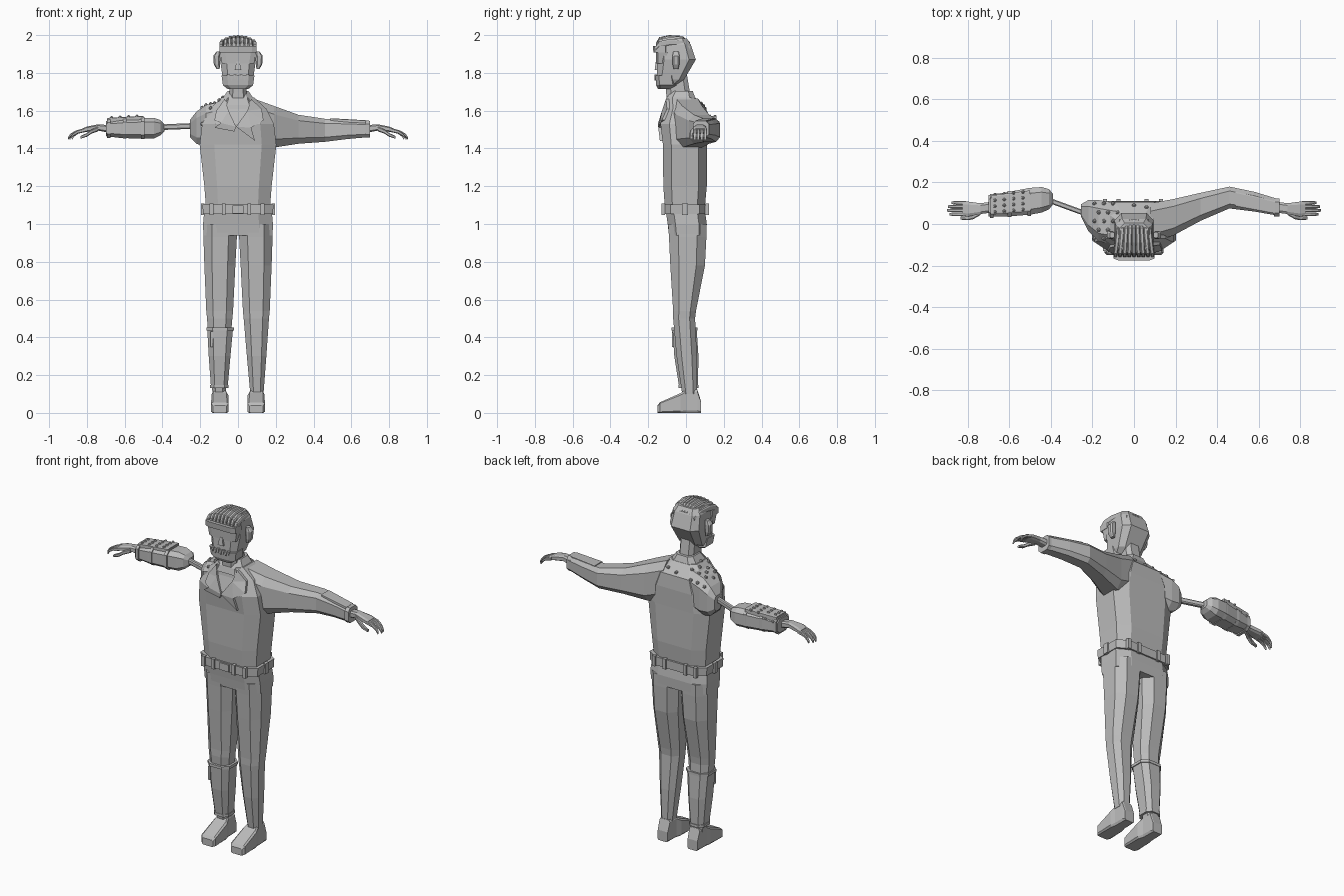
import bpy, bmesh, math
from mathutils import Vector
from mathutils.bvhtree import BVHTree

grey = bpy.data.materials.new("plain grey")
grey.diffuse_color = (0.5, 0.5, 0.5, 1)


def finish(name, bm):
    """Turn a bmesh into a flat shaded object."""
    bmesh.ops.remove_doubles(bm, verts=bm.verts, dist=0.0004)
    bmesh.ops.recalc_face_normals(bm, faces=bm.faces)
    me = bpy.data.meshes.new(name)
    bm.to_mesh(me)
    bm.free()
    me.materials.append(grey)
    ob = bpy.data.objects.new(name, me)
    bpy.context.collection.objects.link(ob)
    return ob


def loft(name, axis, secs, c=0.6):
    """Chamfered sections (t, centre a, centre b, half a, half b) along an axis."""
    bm = bmesh.new()
    corners = [(1, -c), (1, c), (c, 1), (-c, 1), (-1, c), (-1, -c), (-c, -1), (c, -1)]
    if c == 1:
        corners = [(1, -1), (1, 1), (-1, 1), (-1, -1)]
    rings = []
    for t, a, b, ha, hb in secs:
        ring = []
        for u, v in corners:
            p = [a + u * ha, b + v * hb]
            p.insert(axis, t)
            ring.append(bm.verts.new(p))
        rings.append(ring)
    n = len(corners)
    for r, s in zip(rings, rings[1:]):
        for i in range(n):
            bm.faces.new((r[i], r[(i + 1) % n], s[(i + 1) % n], s[i]))
    bm.faces.new(rings[0])
    bm.faces.new(rings[-1])
    return finish(name, bm)


def box(name, x0, x1, y0, y1, z0, z1):
    return loft(name, 2, [(z, (x0 + x1) / 2, (y0 + y1) / 2, (x1 - x0) / 2, (y1 - y0) / 2)
                          for z in (z0, z1)], 1)


def span(t, a0, a1, b0, b1):
    """Section given by its limits instead of centre and half size."""
    return (t, (a0 + a1) / 2, (b0 + b1) / 2, (a1 - a0) / 2, (b1 - b0) / 2)


def tree(*obs):
    verts, faces = [], []
    for ob in obs:
        k = len(verts)
        verts += [v.co.copy() for v in ob.data.vertices]
        faces += [[i + k for i in p.vertices] for p in ob.data.polygons]
    return BVHTree.FromPolygons(verts, faces)


def studs(name, surface, spots, r=0.011):
    """Low domes dropped onto a surface from above."""
    bm = bmesh.new()
    for x, y in spots:
        hit = surface.ray_cast(Vector((x, y, 3)), Vector((0, 0, -1)))
        if hit[0] is None:
            continue
        part = bmesh.ops.create_icosphere(bm, subdivisions=1, radius=r)
        bmesh.ops.translate(bm, verts=part["verts"], vec=hit[0])
    return finish(name, bm)


# Jacket body and shoulders
torso = loft("jacket_body", 2, [
    span(1.09, -.17, .17, -.112, .10), span(1.2, -.178, .178, -.12, .11),
    span(1.42, -.203, .203, -.122, .11), span(1.53, -.19, .19, -.135, .112),
    span(1.61, -.15, .15, -.11, .105), span(1.67, -.085, .085, -.1, .05)], .62)
stump = loft("bare_shoulder", 0, [
    (-.08, 0, 1.54, .10, .11), (-.17, .015, 1.52, .10, .11),
    (-.22, .04, 1.51, .075, .085), (-.255, .065, 1.505, .03, .045)])
sleeve = loft("jacket_sleeve", 0, [
    span(.08, -.09, .10, 1.44, 1.665), span(.19, -.055, .12, 1.405, 1.625),
    span(.32, .015, .15, 1.425, 1.578), span(.46, .075, .18, 1.435, 1.557),
    span(.58, .06, .155, 1.45, 1.55), span(.695, .04, .12, 1.46, 1.542)])

# Collar ring and lapels
loft("collar", 2, [span(1.63, -.10, .10, -.115, .065), span(1.665, -.082, .082, -.105, .05),
                   span(1.705, -.055, .055, -.075, .035)])
front = tree(torso)


def lapel(name, outline):
    bm = bmesh.new()
    vs = []
    for x, z in outline:
        hit = front.ray_cast(Vector((x, -2, z)), Vector((0, 1, 0)))[0]
        vs.append(bm.verts.new((x, (hit.y if hit else -.1) - .014, z)))
    f = bm.faces.new(vs)
    r = bmesh.ops.extrude_face_region(bm, geom=[f])
    moved = [v for v in r["geom"] if isinstance(v, bmesh.types.BMVert)]
    bmesh.ops.translate(bm, verts=moved, vec=(0, .02, 0))
    bmesh.ops.triangulate(bm, faces=bm.faces)
    return finish(name, bm)


lapel("long_lapel", [(.07, 1.662), (.125, 1.61), (.135, 1.55), (.07, 1.51), (.09, 1.44),
                     (-.01, 1.515), (.05, 1.6)])
lapel("short_lapel", [(-.07, 1.662), (-.115, 1.6), (-.125, 1.55), (-.09, 1.535),
                      (-.125, 1.51), (-.02, 1.49), (-.01, 1.515), (-.05, 1.6)])

# Studded shoulder
studs("shoulder_studs", tree(torso, stump),
      [(-.19 + .045 * i + .02 * (j % 2), -.07 + .042 * j) for i in range(3) for j in range(5)]
      + [(.06, .08), (0, .09)])

# Neck, head and ears
loft("neck", 2, [span(1.58, -.05, .05, -.10, .03), span(1.7, -.046, .046, -.105, .02),
                 span(1.79, -.046, .046, -.11, .005)])
loft("head", 2, [
    span(1.725, -.06, .06, -.145, -.07), span(1.765, -.08, .08, -.155, -.01),
    span(1.87, -.095, .095, -.152, .052), span(1.95, -.088, .088, -.148, .025),
    span(1.982, -.07, .07, -.135, .005)], .65)
loft("beard", 2, [span(1.715, -.055, .055, -.148, -.08), span(1.735, -.08, .08, -.158, -.05),
                  span(1.785, -.087, .087, -.162, -.06)], .65)
for s in (-1, 1):
    loft("ear", 2, [(1.82, s * .105, -.053, .008, .012), (1.845, s * .112, -.053, .016, .018),
                    (1.89, s * .113, -.053, .018, .019), (1.912, s * .105, -.053, .01, .014)])
# Brow, nose and jagged mouth
loft("brow_band", 2, [span(1.908, -.098, .098, -.172, -.10),
                      span(1.942, -.098, .098, -.176, -.10)], .75)
loft("eye_band", 2, [span(1.85, -.085, .085, -.158, -.09),
                     span(1.908, -.096, .096, -.16, -.09)], .7)
loft("nose", 2, [span(1.815, -.018, .018, -.166, -.14), span(1.86, -.008, .008, -.16, -.14)], 1)
for i in range(7):
    x = -.051 + i * .017
    z = 1.785 - .006 * (i % 2)
    loft("tooth", 2, [(z - .018, x, -.16, .002, .006), (z + .006, x, -.16, .008, .007)], 1)

# Hair ridges swept from brow to crown
for i in range(9):
    k = (i - 4) / 4
    x, d = .082 * k, .022 * k * k
    loft("hair_ridge", 1, [
        (-.158, x * 1.1, 1.945 - d / 2, .008, .015), (-.142, x * 1.08, 1.973 - d, .01, .016),
        (-.09, x, 1.984 - d, .010, .016), (-.02, x * .9, 1.982 - d, .010, .014),
        (.022, x * .8, 1.95 - d, .006, .012)], .6)

# Belt with loops and buckle
loft("belt", 2, [span(1.052, -.185, .185, -.122, .112),
                 span(1.102, -.188, .188, -.122, .112)], .66)
for x in (-.14, -.075, .06, .13):
    box("belt_loop", x - .01, x + .01, -.131, -.11, 1.047, 1.108)
    box("belt_loop", x - .01, x + .01, .10, .121, 1.047, 1.108)
for s in (-1, 1):
    box("belt_loop", s * .187 - .009, s * .187 + .009, -.02, .01, 1.047, 1.108)
box("buckle", -.03, .03, -.13, -.11, 1.056, 1.098)

# Trousers
loft("hips", 2, [span(.94, -.183, .183, -.09, .108), span(1.0, -.185, .185, -.097, .11),
                 span(1.075, -.178, .178, -.108, .10)], .6)
for s in (-1, 1):
    secs = [span(1.0, .003, .184, -.095, .109), span(.93, .006, .183, -.09, .108),
            span(.78, .014, .178, -.083, .10), span(.54, .026, .168, -.068, .053),
            span(.50, .03, .164, -.068, .048), span(.30, .047, .15, -.05, .058),
            span(.10, .065, .135, -.02, .058)]
    loft("trouser_leg", 2, [(t, a * s, b, h, k) for t, a, b, h, k in secs], .5)
    # Shoes
    loft("shoe", 1, [(-.15, s * .096, .02, .036, .02), (-.138, s * .096, .028, .046, .028),
                     (-.03, s * .096, .052, .045, .052), (.0, s * .098, .062, .036, .062),
                     (.06, s * .098, .062, .034, .062), (.08, s * .098, .03, .032, .03)], .8)
# Shin guard with rims
loft("shin_guard", 2, [span(.135, -.143, -.055, -.036, .063), span(.30, -.155, -.04, -.062, .066),
                       span(.45, -.163, -.026, -.072, .056)], .55)
for z, a, b, c0, c1 in ((.443, -.167, -.022, -.077, .06), (.14, -.148, -.05, -.04, .067)):
    loft("guard_rim", 2, [span(z - .008, a, b, c0, c1), span(z + .008, a, b, c0, c1)], .55)
box("guard_strap", -.146, -.132, -.074, -.05, .35, .43)

# Rod and armoured forearm
loft("arm_rod", 0, [(-.42, .118, 1.512, .013, .015), (-.22, .045, 1.52, .013, .015)])
forearm = loft("armoured_forearm", 0, [
    span(-.70, .035, .14, 1.465, 1.545), span(-.62, .035, .152, 1.455, 1.555),
    span(-.50, .045, .174, 1.452, 1.562), span(-.445, .055, .178, 1.452, 1.562),
    span(-.41, .07, .168, 1.47, 1.55), span(-.39, .095, .145, 1.49, 1.53)])
guard = loft("forearm_plate", 0, [span(-.69, .045, .137, 1.53, 1.562),
                                  span(-.50, .06, .162, 1.54, 1.573)], .85)
for x in (-.685, -.60, -.505):
    k = (x + .7) * .15
    loft("forearm_strap", 0, [span(x + d, .028 + k / 3, .143 + k, 1.456 - k / 4, 1.557 + k / 3)
                              for d in (-.009, .009)])
studs("forearm_studs", tree(forearm, guard),
      [(-.67 + .045 * i, .058 + .028 * j + .004 * i) for i in range(4) for j in range(4)], .009)

# Cuff panel on the sleeve
loft("cuff_panel", 0, [span(.49, .085, .155, 1.53, 1.560), span(.68, .05, .11, 1.525, 1.549)], .85)
loft("cuff", 0, [span(.675, .036, .124, 1.457, 1.548), span(.70, .036, .122, 1.457, 1.546)])

# Hands: palm, four bent fingers and a curled thumb
for s in (-1, 1):
    def limb(name, secs, c=.6):
        loft(name, 0, [(s * t, a, b, h, k) for t, a, b, h, k in secs], c)
    limb("palm", [(.68, .082, 1.503, .026, .02), (.74, .074, 1.511, .026, .017),
                  (.80, .072, 1.502, .036, .014), (.825, .074, 1.494, .034, .011)])
    for i in range(4):
        y = .047 + .0185 * i
        e = (.0, .012, .008, -.008)[i]
        limb("finger", [(.81, y, 1.497, .0088, .01), (.85 + e / 2, y, 1.487, .0088, .009),
                        (.875 + e, y, 1.471, .008, .008), (.888 + e, y, 1.452, .006, .007)])
    limb("thumb", [(.74, .055, 1.503, .012, .012), (.775, .036, 1.49, .013, .011),
                   (.80, .029, 1.472, .011, .01), (.835, .029, 1.458, .008, .007)])
